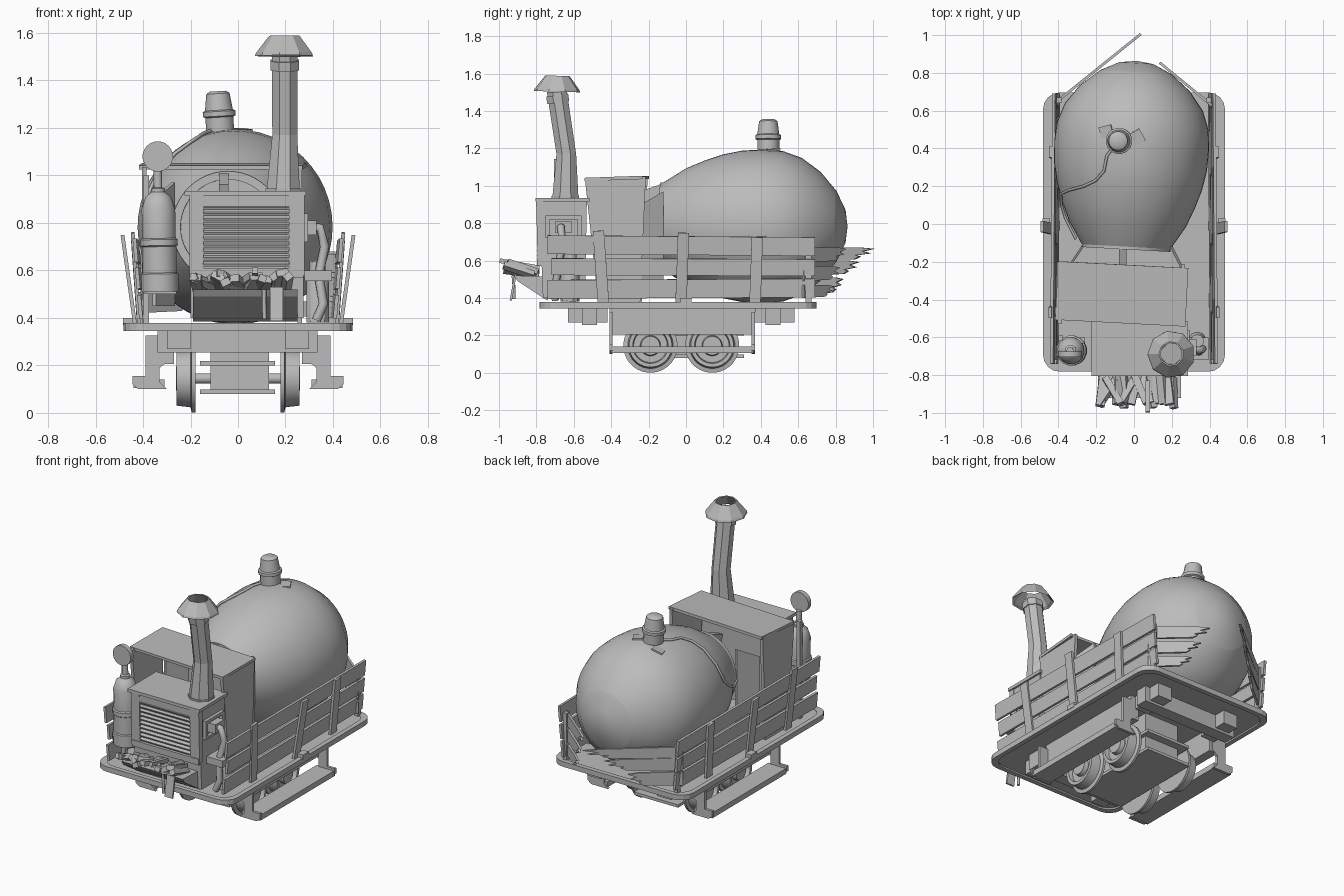
import bpy, bmesh, math, random
from math import radians, sin, cos, pi
from mathutils import Vector, Matrix, Euler

random.seed(7)
if "Cube" in bpy.data.objects:
    bpy.data.objects.remove(bpy.data.objects["Cube"], do_unlink=True)

grey = bpy.data.materials.new("plain grey")
grey.use_nodes = True
COLOUR = (0.5, 0.5, 0.5, 1)
grey.diffuse_color = COLOUR
grey.node_tree.nodes["Principled BSDF"].inputs["Base Color"].default_value = COLOUR


def finish(name, bm, smooth=False):
    bmesh.ops.remove_doubles(bm, verts=bm.verts, dist=0.0005)
    bmesh.ops.recalc_face_normals(bm, faces=bm.faces)
    mesh = bpy.data.meshes.new(name)
    bm.to_mesh(mesh)
    bm.free()
    mesh.materials.append(grey)
    ob = bpy.data.objects.new(name, mesh)
    bpy.context.collection.objects.link(ob)
    if smooth:
        bpy.ops.object.select_all(action='DESELECT')
        ob.select_set(True)
        bpy.context.view_layer.objects.active = ob
        bpy.ops.object.shade_smooth_by_angle(angle=radians(35))
    return ob


def box(name, x, y, z, rot=(0, 0, 0)):
    """Box from its ranges, turned about its own centre (degrees)."""
    bm = bmesh.new()
    mid = Vector([(a + b) / 2 for a, b in (x, y, z)])
    size = [b - a for a, b in (x, y, z)]
    turn = Euler([radians(a) for a in rot]).to_matrix().to_4x4()
    bmesh.ops.create_cube(bm, size=1, matrix=Matrix.Translation(mid) @ turn @ Matrix.Diagonal((*size, 1)))
    return finish(name, bm)


def prism(name, outline, origin, u, v, w):
    """Extrude a 2D outline lying on axes u, v along w."""
    bm = bmesh.new()
    u, v, w, o = Vector(u), Vector(v), Vector(w), Vector(origin)
    face = bm.faces.new([bm.verts.new(o + u * a + v * b) for a, b in outline])
    out = bmesh.ops.extrude_face_region(bm, geom=[face])
    bmesh.ops.translate(bm, vec=w, verts=[g for g in out["geom"] if isinstance(g, bmesh.types.BMVert)])
    # put back the starting face so the solid is closed
    if not face.is_valid:
        bmesh.ops.holes_fill(bm, edges=bm.edges, sides=0)
    return finish(name, bm)


def lathe(name, profile, origin, axis, seg=24, smooth=True, closed=False):
    """Spin (radius, distance) points about an axis."""
    bm = bmesh.new()
    turn = Vector((0, 0, 1)).rotation_difference(Vector(axis)).to_matrix()
    rings = [[bm.verts.new(Vector(origin) + turn @ Vector((r * cos(2 * pi * (i + .5) / seg), r * sin(2 * pi * (i + .5) / seg), t)))
              for i in range(seg)] for r, t in profile]
    pairs = list(zip(rings, rings[1:])) + ([(rings[-1], rings[0])] if closed else [])
    for a, b in pairs:
        for i in range(seg):
            j = (i + 1) % seg
            bm.faces.new((a[i], a[j], b[j], b[i]))
    if not closed:
        for end, ring in ((profile[0], rings[0]), (profile[-1], rings[-1])):
            if end[0] > 0:
                bm.faces.new(ring)
    return finish(name, bm, smooth)


def tube(name, points, radius, res=2):
    cu = bpy.data.curves.new(name, 'CURVE')
    cu.dimensions = '3D'
    cu.bevel_depth, cu.bevel_resolution, cu.use_fill_caps = radius, res, True
    sp = cu.splines.new('POLY')
    sp.points.add(len(points) - 1)
    for p, co in zip(sp.points, points):
        p.co = (*co, 1)
    cu.materials.append(grey)
    ob = bpy.data.objects.new(name, cu)
    bpy.context.collection.objects.link(ob)


def rounded(hx, y0, y1, r):
    pts = []
    for cx, cy, a0 in ((hx - r, y1 - r, 0), (r - hx, y1 - r, 90), (r - hx, y0 + r, 180), (hx - r, y0 + r, 270)):
        pts += [(cx + r * cos(radians(a0 + k * 22.5)), cy + r * sin(radians(a0 + k * 22.5))) for k in range(5)]
    return pts


X, Y, Z = (1, 0, 0), (0, 1, 0), (0, 0, 1)

# Deck plate with a band running round its edge
prism("deck", rounded(.455, -.76, .68, .08), (0, 0, .355), X, Y, (0, 0, .018))
bm = bmesh.new()
loops = [[bm.verts.new((x, y, z)) for x, y in rounded(h, -.3 - h, .215 + h, .09)]
         for h, z in ((.482, .345), (.482, .378), (.452, .378), (.452, .345))]
for a, b in zip(loops, loops[1:] + loops[:1]):
    for i in range(len(a)):
        j = (i + 1) % len(a)
        bm.faces.new((a[i], a[j], b[j], b[i]))
finish("deck_band", bm)

# Chassis below the deck
box("bogie_box", (-.115, .13), (-.26, .26), (.09, .355))
for z in (.08, .2):
    box("bogie_plate", (-.16, .155), (-.31, .31), (z, z + .018))
for e in (-1, 1):
    box("cross_beam", (-.34, .335), sorted((e * .45 - .025, e * .53 - .025)), (.255, .356))
    for s in (-1, 1):
        box("beam_block", sorted((s * .2, s * .3)), sorted((e * .395 - .025, e * .605 - .025)), (.27, .356))
for s in (-1, 1):
    box("side_beam", sorted((s * .27, s * .33)), (-.41, .365), (.205, .356))
    box("step_plank", sorted((s * .31, s * .44)), (-.4, .36), (.105, .14))
    hanger = [(.29, .325), (.39, .325), (.39, .155), (.445, .155), (.445, .12), (.42, .1), (.3, .1), (.33, .13), (.33, .19), (.29, .22)]
    for y in (-.41, .35):
        prism("step_hanger", [(s * a, b) for a, b in hanger], (0, y, 0), X, Z, (0, .018, 0))
    for y in (-.19, .14):
        lathe("wheel", [(0, .18), (.145, .18), (.145, .195), (.122, .2), (.115, .26), (.095, .26), (.09, .235),
                        (.055, .235), (.05, .262), (0, .262)], (0, y, .145), (s, 0, 0), 32)
for y in (-.19, .14):
    lathe("axle", [(.022, -.2), (.022, .2)], (0, y, .145), X, 12)

# Egg-shaped tank lying along the wagon
EGG = [(0, -.12), (.235, -.12), (.31, 0), (.352, .1), (.385, .2), (.405, .3), (.411, .42), (.402, .52),
       (.366, .62), (.292, .72), (.19, .805), (.186, .807), (.09, .853), (0, .865)]
DRIFT, MID_Z = .055, .783
lathe("tank", EGG, (-.035, 0, MID_Z), (DRIFT, 1, 0), 48)
lathe("tank_front_ring", [(.2, -.135), (.235, -.135), (.235, -.115), (.2, -.115)], (-.035, 0, MID_Z), (DRIFT, 1, 0), 48, closed=True)


def on_tank(y, angle, lift=.008):
    for (r0, y0), (r1, y1) in zip(EGG[1:], EGG[2:]):
        if y0 <= y <= y1:
            r = r0 + (r1 - r0) * (y - y0) / (y1 - y0) + lift
            return (-.035 + DRIFT * y + r * sin(radians(angle)), y, MID_Z + r * cos(radians(angle)))


# Valve and hose on top of the tank
lathe("valve", [(.06, 0), (.06, .06), (.07, .065), (.07, .085), (.06, .09), (.05, .16), (.035, .17), (0, .17)],
      (-.075, .44, 1.185), (-.06, 0, 1), 16)
tube("valve_hose", [on_tank(y, a) for y, a in ((.4, -14), (.36, -18), (.28, -20), (.23, -27), (.2, -38), (.18, -55),
                                              (.16, -72), (.1, -80), (.03, -85), (-.08, -88))], .008)
for y, a, t in ((.49, -20, 15), (.46, 4, -60)):
    x, _, z = on_tank(y, a, .002)
    box("valve_strap", (x - .035, x + .035), (y - .03, y + .03), (z - .005, z + .005), (0, a, t))

# Cab: roof and two side walls, open front and back, joined to the tank by gussets
cab = [(-.46, .375), (-.235, .375), (-.205, 1.05), (-.53, 1.035)]
prism("cab_left_wall", cab, (.25, -.01, 0), Y, Z, (.02, 0, 0))
prism("cab_right_wall", cab, (-.405, 0, 0), Y, Z, (.02, 0, 0))
box("cab_roof", (-.41, .28), (-.525, -.215), (1.03, 1.048), (2, 0, -3))
gusset = [(-.24, .45), (-.12, .45), (-.12, .97), (-.24, .9)]
for x, lean in ((-.2, .67), (.13, -.5)):
    prism("cab_gusset", gusset, (x, 0, 0), (lean, 1, 0), Z, (.015, 0, 0))
box("cab_lever", (-.08, -.04), (-.26, -.1), (.93, .99), (20, 0, 0))

# Engine housing with slatted grille
prism("engine_housing", [(-.765, .4), (-.54, .4), (-.53, .92), (-.785, .92)], (-.2, 0, 0), Y, Z, (.475, 0, 0))
box("engine_lid", (-.225, .287), (-.805, -.515), (.915, .935))
for x in ((-.205, -.145), (.215, .28)):
    box("grille_post", x, (-.797, -.76), (.58, .92), (1.5, 0, 0))
for z in ((.87, .92), (.57, .61)):
    box("grille_rail", (-.2, .275), (-.797, -.76), z, (1.5, 0, 0))
for i in range(10):
    z = .622 + i * .0265
    box("grille_slat", (-.15, .22), (-.795, -.765), (z, z + .012), (25, 0, 0))
for z in ((.72, .735), (.82, .84)):
    box("side_hatch_rail", (.27, .295), (-.75, -.56), z)
for y in ((-.75, -.73), (-.58, -.56)):
    box("side_hatch_post", (.27, .295), y, (.72, .84))
box("side_hatch_box", (.27, .33), (-.7, -.61), (.75, .81))

# Pump gear beside the engine
box("pump_shelf", (.28, .395), (-.72, -.6), (.555, .6))
lathe("pump_drum", [(.05, .38), (.05, .55), (.035, .6), (.035, .64), (0, .64)], (.335, -.62, 0), Z, 10)
tube("pump_hose", [(.3, -.66, .78), (.345, -.67, .78), (.365, -.66, .7), (.34, -.68, .58), (.36, -.7, .46), (.33, -.7, .39)], .02)

# Bent chimney with an open hood
bm = bmesh.new()
rings = []
for x, y, z, r in ((.19, -.645, .93, .076), (.197, -.64, 1.17, .057), (.197, -.69, 1.5, .058)):
    rings.append([bm.verts.new((x + r * cos((k + .5) * pi / 4), y + r * sin((k + .5) * pi / 4), z)) for k in range(8)])
for a, b in zip(rings, rings[1:]):
    for i in range(8):
        j = (i + 1) % 8
        bm.faces.new((a[i], a[j], b[j], b[i]))
finish("chimney_pipe", bm)
lathe("chimney_collar", [(.08, 0), (.08, .012)], (.19, -.645, .933), Z, 8, False)
lathe("chimney_band", [(.064, 0), (.064, .04)], (.197, -.683, 1.445), (0, -.15, 1), 8, False)
lathe("chimney_hood", [(.126, 0), (.122, .012), (.066, .085), (.058, .083), (.11, .01)], (.197, -.69, 1.503), (0, .03, 1), 9, False, True)

# Gas bottle with gauge
lathe("gas_bottle", [(.08, .51), (.08, .585), (.074, .59), (.074, .7), (.08, .705), (.08, .73), (.072, .735), (.072, .86),
                     (.055, .91), (.03, .93), (.03, .945), (.018, .95), (.018, 1.03), (0, 1.03)], (-.318, -.67, 0), (-.02, 0, 1), 16)
lathe("gauge", [(.064, -.015), (.064, .015)], (-.338, -.69, 1.08), Y, 20)
box("bottle_post", (-.4, -.375), (-.62, -.59), (.37, 1.0))
box("bottle_shelf", (-.4, -.26), (-.7, -.6), (.5, .515))

# Tilted fuel tray with heaped sticks
prism("fuel_tray", [(-.74, .385), (-.9, .49), (-.92, .52), (-.76, .515)], (-.19, 0, 0), Y, Z, (.44, 0, 0))
box("tray_strap", (.135, .19), (-.93, -.918), (.385, .53), (-10, 0, 0))
for i in range(14):
    x = -.17 + i * .029
    y, z, w = random.uniform(-.895, -.865), .545 + random.uniform(-.01, .02), random.uniform(.016, .028)
    box("fuel_stick", (x - w, x + w), (y - .085, y + .085), (z - .015, z + .015),
        (random.uniform(-24, -6), random.uniform(-40, 40), random.uniform(-30, 30)))
box("longest_stick", (.06, .085), (-.998, -.83), (.57, .595), (-12, 0, 0))
tube("tray_chain", [(.11, -.925, .52), (.11, -.92, .46), (.112, -.92, .395)], .009, 1)

# Slatted side fences leaning outward
for s in (-1, 1):
    for z0, z1, y0, tilt in ((.4, .5, -.74, .3), (.52, .61, -.72, -.2), (.63, .73, -.74, -.4)):
        x = s * (.408 + (z0 - .4) * .08)
        box("fence_plank", (x - .008, x + .008), (y0, .69), (z0, z1), (tilt, s * 5, s * .4))
    for y, z1, tilt, x, lean in ((-.455, .76, 4, .43, 4), (-.02, .75, -2, .46, 8), (.375, .725, -2, .43, 4)):
        box("fence_post", (s * x - .008, s * x + .008), (y - .03, y + .03), (.37, z1), (tilt, s * lean, 0))
    box("post_clamp", sorted((s * .445, s * .485)), (-.03, .03), (.37, .4))
    box("corner_post", sorted((s * .385, s * .41)), (.64, .67), (.37, .68))

# Splintered tail boards bursting outward from the rear corners
for corner, target, boards in (((-.42, .63), (.04, 1.0), ((.6, .67, 1), (.52, .6, .78), (.42, .51, .55))),
                               ((.42, .63), (.14, .86), ((.59, .67, 1), (.49, .57, .85), (.4, .47, .7)))):
    run = Vector((target[0] - corner[0], target[1] - corner[1], 0))
    side = Vector((-run.y, run.x, 0)).normalized() * .014
    for z0, z1, reach in boards:
        h = z1 - z0
        jag = [(0, z0), (reach * .72, z0 + h * .1), (reach * .8, z0 + h * .3), (reach * .74, z0 + h * .4),
               (reach * .95, z0 + h * .55), (reach * .84, z0 + h * .7), (reach, z0 + h * .9), (reach * .8, z1), (0, z1)]
        prism("broken_tail_board", jag, (*corner, 0), run, Z, side)
